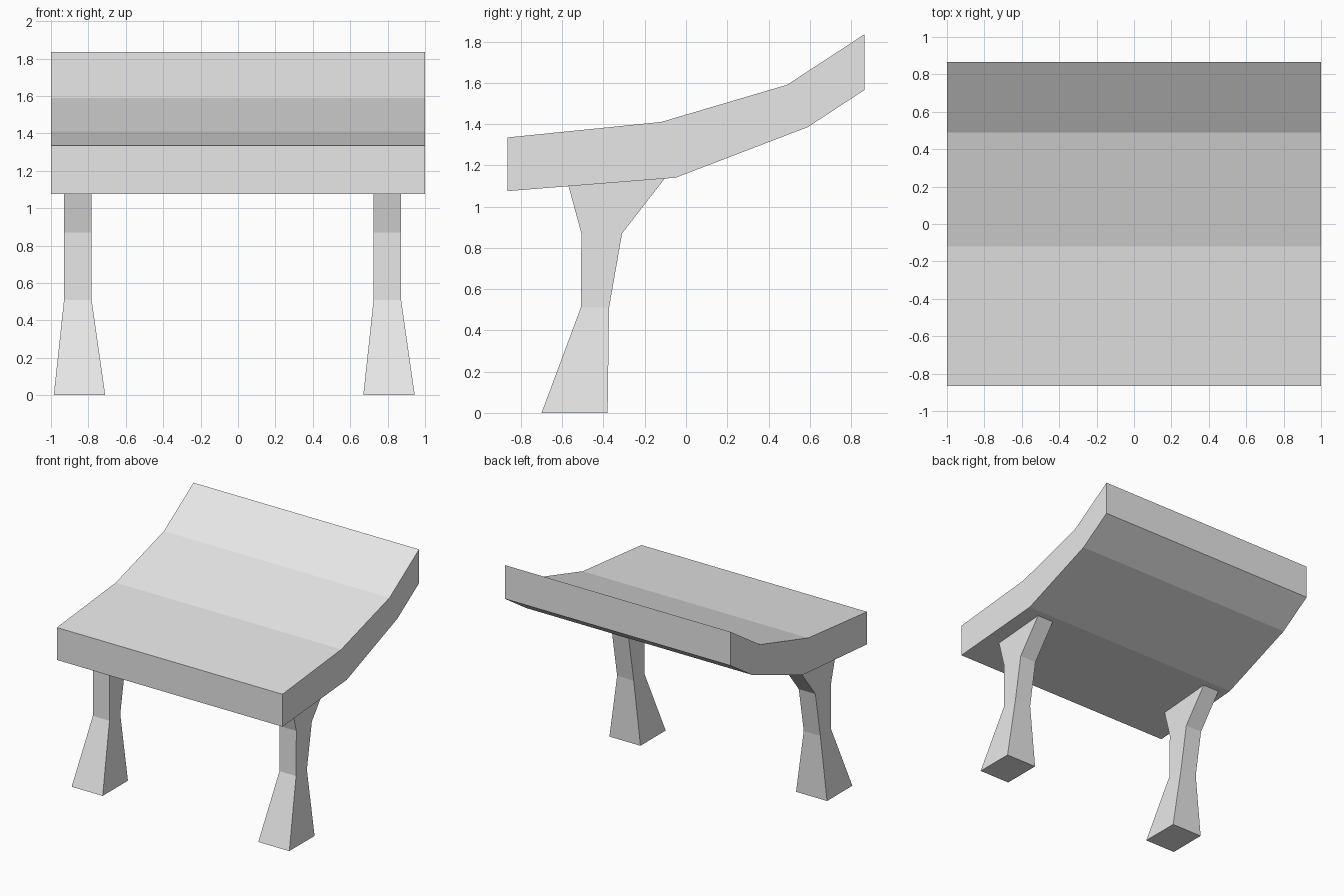
import bpy
import bmesh

cube = bpy.data.objects.get("Cube")
if cube:
    bpy.data.objects.remove(cube, do_unlink=True)

# Single plain grey
grey = bpy.data.materials.new("light_grey")
grey.use_nodes = True
grey.diffuse_color = (0.8, 0.8, 0.8, 1)
grey.node_tree.nodes["Principled BSDF"].inputs["Base Color"].default_value = (0.8, 0.8, 0.8, 1)


def loft(name, rings):
    """Join equal-sized rings of points into a closed flat-shaded solid."""
    bm = bmesh.new()
    loops = [[bm.verts.new(p) for p in ring] for ring in rings]
    for a, b in zip(loops, loops[1:]):
        for i in range(len(a)):
            j = (i + 1) % len(a)
            bm.faces.new((a[i], a[j], b[j], b[i]))
    bm.faces.new(loops[0])
    bm.faces.new(loops[-1])
    bmesh.ops.recalc_face_normals(bm, faces=bm.faces)
    mesh = bpy.data.meshes.new(name)
    bm.to_mesh(mesh)
    bm.free()
    mesh.materials.append(grey)
    obj = bpy.data.objects.new(name, mesh)
    bpy.context.collection.objects.link(obj)
    return obj


# Curved slab: side profile (y, z) extruded across the width
profile = [(-0.865, 1.335), (-0.12, 1.41), (0.49, 1.59), (0.865, 1.835),
           (0.865, 1.565), (0.59, 1.385), (-0.05, 1.14), (-0.865, 1.075)]
loft("curved_slab", [[(x, y, z) for y, z in profile] for x in (-1, 1)])

# Leg sections: x min, x max, front y, front z, back y, back z
sections = [(-0.985, -0.71, -0.70, 0.0, -0.38, 0.0),
            (-0.93, -0.783, -0.51, 0.51, -0.373, 0.51),
            (-0.93, -0.783, -0.507, 0.87, -0.31, 0.87),
            (-0.93, -0.783, -0.57, 1.102, -0.10, 1.14)]
rings = [[(a, fy, fz), (b, fy, fz), (b, by, bz), (a, by, bz)]
         for a, b, fy, fz, by, bz in sections]
right_leg = loft("right_leg", rings)

# Matching leg on the other side
left_leg = right_leg.copy()
left_leg.name = "left_leg"
left_leg.location.x = 1.655
bpy.context.collection.objects.link(left_leg)
